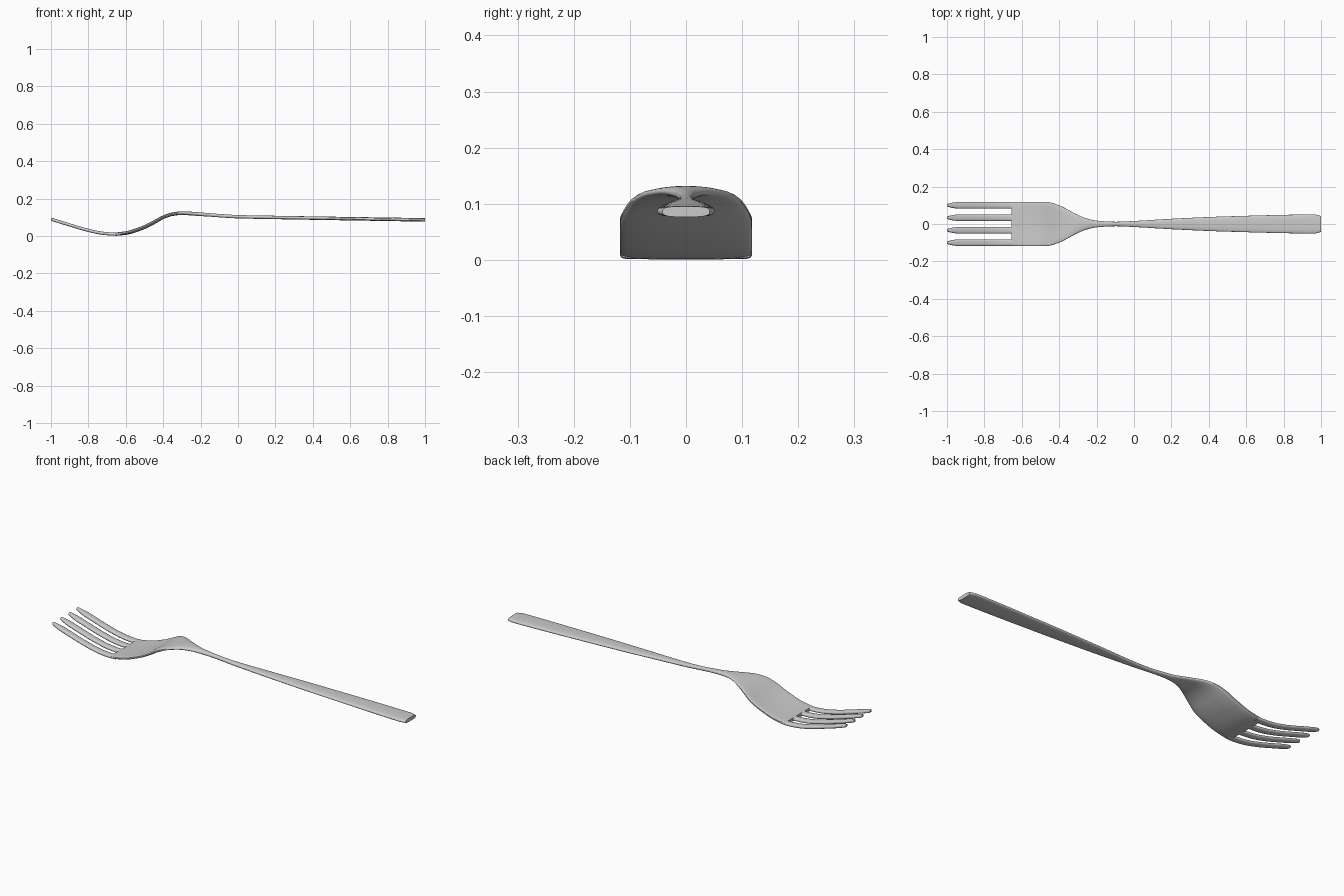
import bpy, bmesh, math
from mathutils import Vector

if "Cube" in bpy.data.objects:
    bpy.data.objects.remove(bpy.data.objects["Cube"])

# Side-view centre line: (x, z)
PATH = [(-1, .090), (-.9, .059), (-.8, .030), (-.72, .014), (-.66, .010), (-.6, .016),
        (-.5, .048), (-.45, .073), (-.4, .101), (-.35, .117), (-.3, .122), (-.2, .116),
        (0, .103), (.2, .099), (1, .086)]
# Plan half-width: (x, half width)
WIDTH = [(-.66, .117), (-.55, .118), (-.46, .117), (-.4, .1), (-.35, .075), (-.3, .048),
         (-.25, .029), (-.2, .018), (-.1, .012), (0, .016), (.2, .028), (.5, .041),
         (.97, .051), (1, .042)]
# Half-thickness, section squareness and bowl depth along the body
THICK = [(-.66, .009), (-.4, .009), (-.25, .010), (-.1, .009), (1, .0095)]
SQUARE = [(-.66, 5), (-.45, 4), (-.25, 2.3), (.2, 2.5), (1, 3.2)]
DISH = [(-.66, .001), (-.6, .004), (-.5, .006), (-.4, .004), (-.3, 0), (1, 0)]


def sample(table, x):
    """Smooth monotone-style interpolation through a table."""
    n = len(table)
    x = min(max(x, table[0][0]), table[-1][0])
    i = next(k for k in range(n - 1) if x <= table[k + 1][0])

    def sec(k):
        return (table[k + 1][1] - table[k][1]) / (table[k + 1][0] - table[k][0])

    def slope(k):
        if k == 0:
            return sec(0)
        if k == n - 1:
            return sec(n - 2)
        a, b = sec(k - 1), sec(k)
        return 0 if a * b <= 0 else 2 * a * b / (a + b)

    (x0, y0), (x1, y1) = table[i], table[i + 1]
    h = x1 - x0
    t = (x - x0) / h
    return (y0 * (1 + 2 * t) * (1 - t) ** 2 + slope(i) * h * t * (1 - t) ** 2
            + y1 * t * t * (3 - 2 * t) - slope(i + 1) * h * t * t * (1 - t))


def ring(x, yc, w, t, power, dish, sides):
    """Rounded section standing square to the centre line."""
    slope = (sample(PATH, x + .005) - sample(PATH, x - .005)) / .01
    if abs(x) > .99:
        slope = 0
    normal = Vector((-slope, 0, 1)).normalized()
    pts = []
    for k in range(sides):
        a = 2 * math.pi * (k + .5) / sides
        c, s = math.cos(a), math.sin(a)
        u = math.copysign(abs(c) ** (2 / power), c)
        v = math.copysign(abs(s) ** (2 / power), s)
        p = Vector((x, yc + w * u, sample(PATH, x)))
        pts.append(p + normal * (t * v + dish * (u * u - .35)))
    return pts


def loft(name, rings):
    bm = bmesh.new()
    rows = [[bm.verts.new(p) for p in r] for r in rings]
    n = len(rows[0])
    for a, b in zip(rows, rows[1:]):
        for k in range(n):
            j = (k + 1) % n
            bm.faces.new((a[k], a[j], b[j], b[k]))
    bm.faces.new(rows[0])
    bm.faces.new(rows[-1])
    bmesh.ops.recalc_face_normals(bm, faces=bm.faces)
    mesh = bpy.data.meshes.new(name)
    bm.to_mesh(mesh)
    bm.free()
    obj = bpy.data.objects.new(name, mesh)
    bpy.context.collection.objects.link(obj)
    bpy.ops.object.select_all(action='DESELECT')
    obj.select_set(True)
    bpy.context.view_layer.objects.active = obj
    bpy.ops.object.shade_smooth_by_angle(angle=math.radians(40))
    return obj


# Handle, neck and bowl in one continuous body
xs = [-.655 + .02 * i for i in range(33)] + [.05 + .08 * i for i in range(12)] + [.97, .985, 1]
loft("handle_and_bowl", [ring(x, 0, sample(WIDTH, x), sample(THICK, x), sample(SQUARE, x),
                              sample(DISH, x), 32) for x in xs])

# Four tines with tapered tips
TIP = [(-1, .006), (-.98, .012), (-.945, .0175), (-.63, .0175)]
tine_xs = [-1, -.99, -.98, -.965, -.945] + [-.92 + .029 * i for i in range(11)]
for i, y in enumerate((-.1, -.0335, .0335, .1)):
    loft(f"tine_{i + 1}", [ring(x, y, sample(TIP, x), .0065 if x < -.995 else .0085,
                                2.8, 0, 16) for x in tine_xs])
